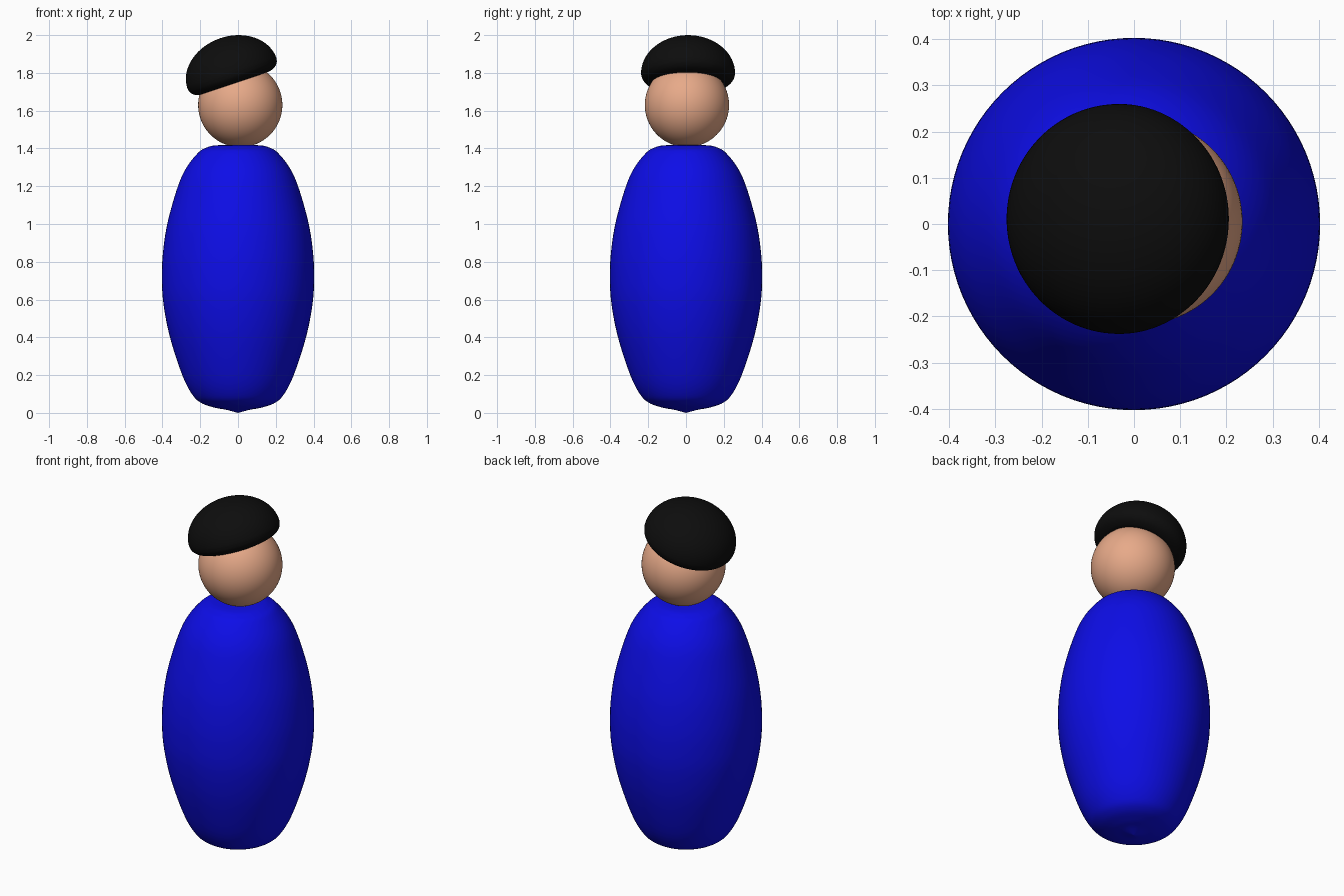
import bpy, bmesh, math
from mathutils import Matrix

if "Cube" in bpy.data.objects:
    bpy.data.objects.remove(bpy.data.objects["Cube"])


def material(name, rgb):
    m = bpy.data.materials.new(name)
    m.diffuse_color = (*rgb, 1)
    m.use_nodes = True
    m.node_tree.nodes["Principled BSDF"].inputs["Base Color"].default_value = m.diffuse_color
    return m


def smooth_profile(pts, n=6):
    """Catmull-Rom curve through (radius, height) points."""
    p = [pts[0]] + pts + [pts[-1]]
    out = []
    for i in range(1, len(p) - 2):
        for k in range(n):
            t = k / n
            out.append(tuple(0.5 * (2 * b + (c - a) * t + (2 * a - 5 * b + 4 * c - d) * t * t
                                    + (3 * b - a - 3 * c + d) * t ** 3)
                             for a, b, c, d in zip(p[i - 1], p[i], p[i + 1], p[i + 2])))
    return out + [pts[-1]]


def lathe(name, profile, mat, matrix=Matrix(), steps=96):
    """Revolve a profile that starts and ends on the axis."""
    bm = bmesh.new()
    verts = [bm.verts.new((max(r, 0), 0, z)) for r, z in profile]
    edges = [bm.edges.new(e) for e in zip(verts, verts[1:])]
    bmesh.ops.spin(bm, geom=verts + edges, cent=(0, 0, 0), axis=(0, 0, 1),
                   angle=math.tau, steps=steps, use_duplicate=False)
    bmesh.ops.remove_doubles(bm, verts=bm.verts[:], dist=1e-5)
    bmesh.ops.recalc_face_normals(bm, faces=bm.faces[:])
    bm.transform(matrix)
    for f in bm.faces:
        f.smooth = True
    me = bpy.data.meshes.new(name)
    bm.to_mesh(me)
    bm.free()
    me.materials.append(mat)
    ob = bpy.data.objects.new(name, me)
    bpy.context.collection.objects.link(ob)
    return ob


blue = material("blue", (0.004, 0.004, 0.8))
skin = material("skin", (0.8, 0.4, 0.25))
black = material("black", (0.004, 0.004, 0.004))

# Barrel-shaped body
body = [(0, 0.0), (0.06, 0.016), (0.12, 0.027), (0.19, 0.05), (0.24, 0.094), (0.295, 0.2),
        (0.36, 0.4), (0.395, 0.58), (0.403, 0.73), (0.395, 0.87), (0.37, 1.02),
        (0.318, 1.2), (0.272, 1.3), (0.21, 1.378), (0.17, 1.403), (0.12, 1.416), (0, 1.42)]
lathe("body", smooth_profile(body), blue)

# Round head
R = 0.223
ball = [(R * math.sin(a), -R * math.cos(a)) for a in (math.pi * i / 48 for i in range(49))]
lathe("head", ball, skin, Matrix.Translation((0.012, 0.005, 1.63)))

# Tilted cap: rounded lip below, elliptical dome above
A, H = 0.249, 0.196
lip = smooth_profile([(0.17, -0.054), (0.195, -0.054), (0.225, -0.042), (0.243, -0.022), (A, 0)])
dome = [(A * math.cos(a), H * math.sin(a)) for a in (math.pi / 2 * i / 28 for i in range(1, 29))]
cap = [(0, -0.054)] + lip + dome
tilt = Matrix.Rotation(math.radians(-19), 4, 'Y')
lathe("cap", cap, black, Matrix.Translation((-0.032, 0.011, 1.7975)) @ tilt)
